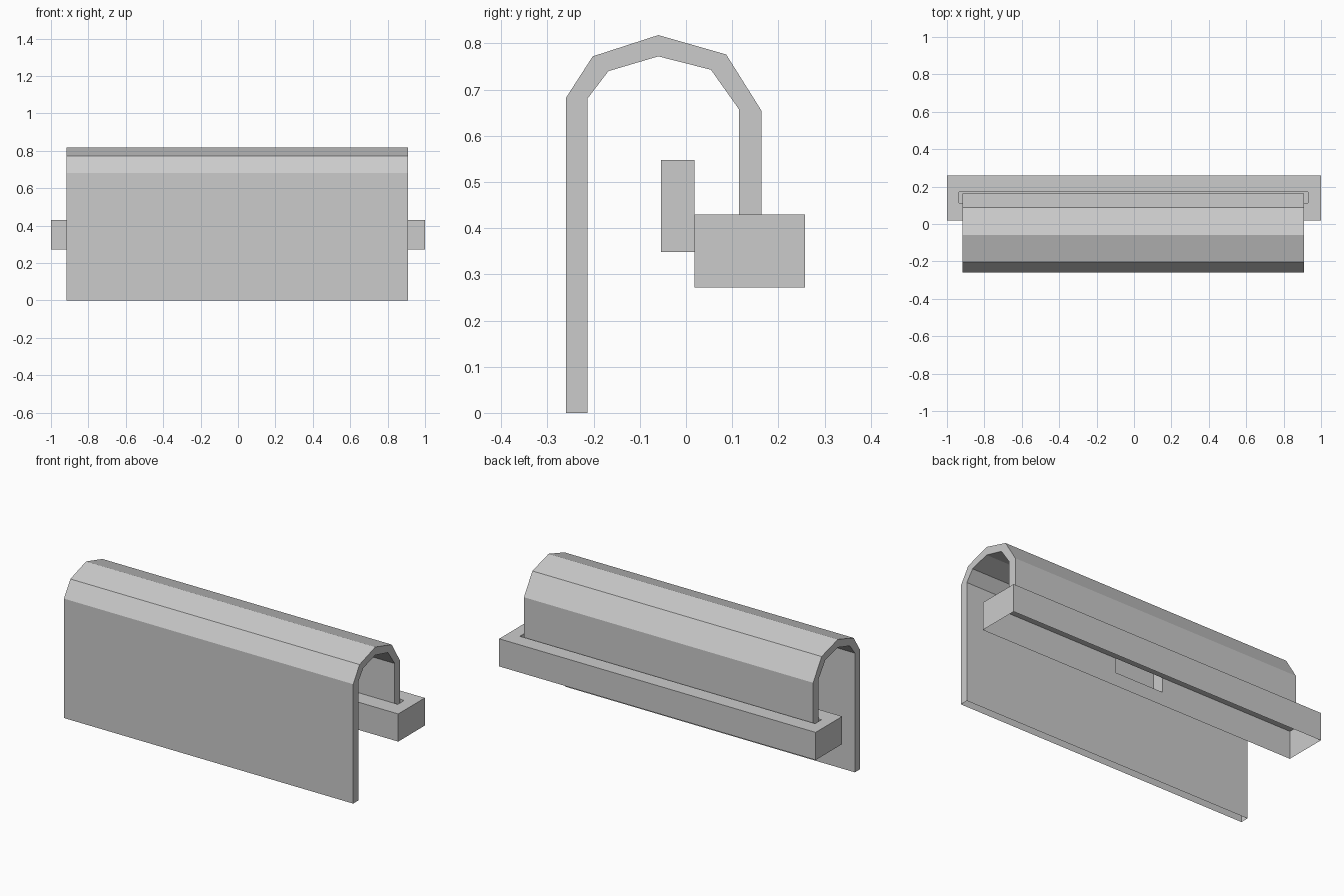
import bpy
import bmesh

if "Cube" in bpy.data.objects:
    bpy.data.objects.remove(bpy.data.objects["Cube"])


def make_object(name, faces):
    """Build a mesh from a list of faces, each a list of points."""
    bm = bmesh.new()
    for pts in faces:
        bm.faces.new([bm.verts.new(p) for p in pts])
    bmesh.ops.remove_doubles(bm, verts=bm.verts, dist=0.0001)
    bmesh.ops.recalc_face_normals(bm, faces=bm.faces)
    mesh = bpy.data.meshes.new(name)
    bm.to_mesh(mesh)
    bm.free()
    obj = bpy.data.objects.new(name, mesh)
    bpy.context.collection.objects.link(obj)
    return obj


def rect(x0, x1, y0, y1, z):
    return [(x0, y0, z), (x1, y0, z), (x1, y1, z), (x0, y1, z)]


def bridge(a, b):
    """Quads joining two closed loops of equal length."""
    n = len(a)
    return [[a[i], a[(i + 1) % n], b[(i + 1) % n], b[i]] for i in range(n)]


# Curved sheet: hooked profile in y, z; both lower edges stay open
outer = [(-.26, 0), (-.26, .682), (-.202, .772), (-.06, .818),
         (.087, .776), (.163, .655), (.163, .39)]
inner = [(.115, .39), (.115, .657), (.054, .743), (-.06, .772),
         (-.168, .74), (-.213, .681), (-.213, 0)]
left, right = -.918, .91
sheet = []
for line in (outer, inner):
    for (ya, za), (yb, zb) in zip(line, line[1:]):
        sheet.append([(left, ya, za), (right, ya, za),
                      (right, yb, zb), (left, yb, zb)])
for x in (left, right):
    for i in range(6):
        sheet.append([(x, *outer[i]), (x, *outer[i + 1]),
                      (x, *inner[5 - i]), (x, *inner[6 - i])])
make_object("curved_sheet", sheet)

# Rail: thin-walled channel, open below, with a recessed slot in its top
Y0, Y1, Z0, Z1 = .018, .258, .272, .43
BX0, BX1, BZ = -.172, .135, .348
bottom, top = rect(-1, 1, Y0, Y1, Z0), rect(-1, 1, Y0, Y1, Z1)
slot_top = rect(-.935, .93, .113, .171, Z1)
slot_floor = rect(-.935, .93, .113, .171, .385)
walls = bridge(bottom, top)[1:]
front_wall = [(x, Y0, z) for x, z in
              [(-1, Z0), (1, Z0), (1, Z1), (BX1, Z1),
               (BX1, BZ), (BX0, BZ), (BX0, Z1), (-1, Z1)]]
make_object("slotted_rail", walls + [front_wall] + bridge(top, slot_top)
            + bridge(slot_top, slot_floor) + [slot_floor])

# Clip block: hollow, open to the inside of the rail
low, high = rect(BX0, BX1, -.054, Y0, BZ), rect(BX0, BX1, -.054, Y0, .548)
sides = bridge(low, high)
back_upper = [(BX0, Y0, Z1), (BX1, Y0, Z1), (BX1, Y0, .548), (BX0, Y0, .548)]
make_object("clip_block", [low, high, sides[0], sides[1], sides[3], back_upper])
